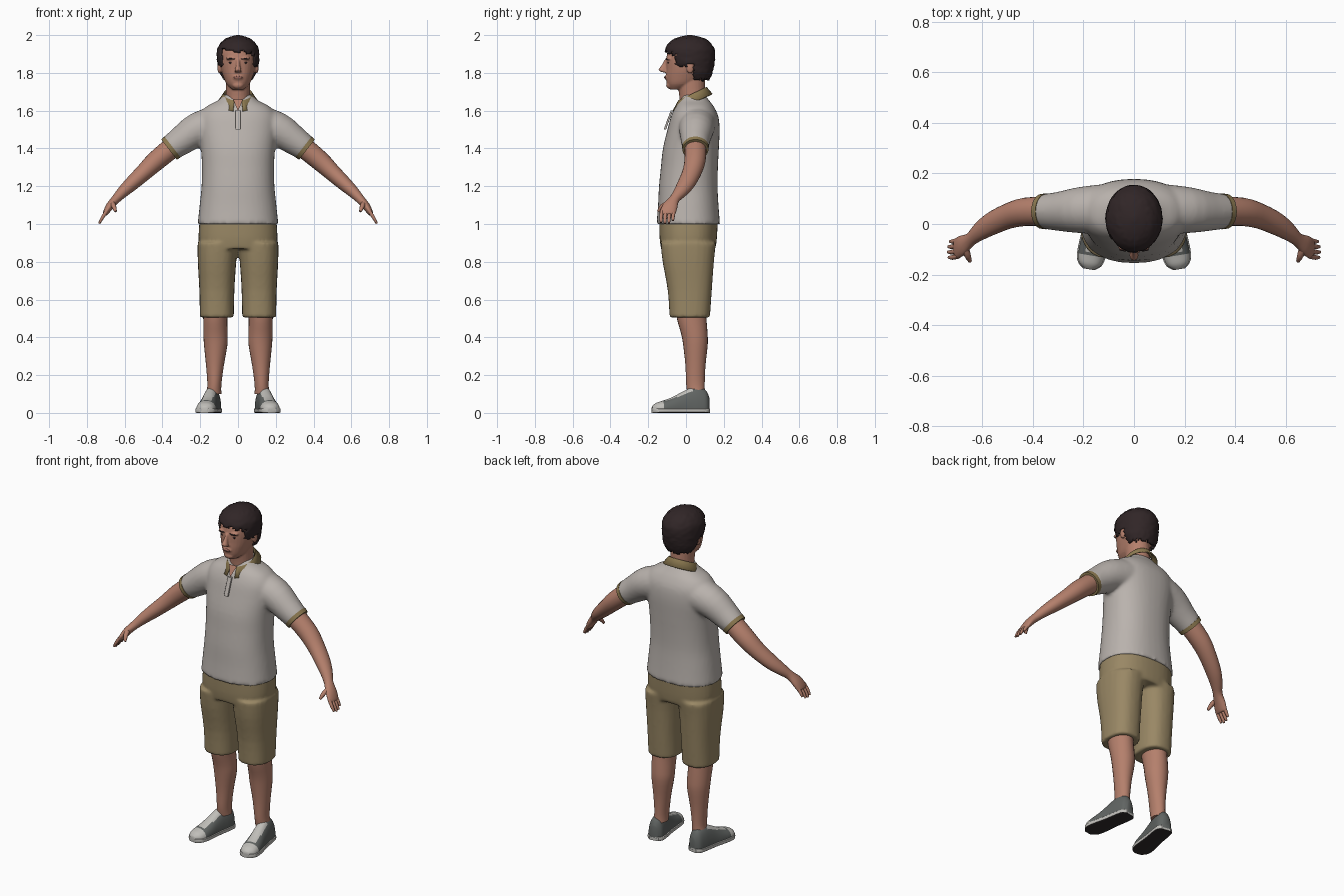
import bpy, bmesh, math, random
from mathutils import Vector, Matrix

random.seed(4)
cube = bpy.data.objects.get("Cube")
if cube:
    bpy.data.objects.remove(cube, do_unlink=True)


def material(name, *rgb):
    m = bpy.data.materials.new(name)
    m.use_nodes = True
    m.diffuse_color = (*rgb, 1)
    m.node_tree.nodes["Principled BSDF"].inputs["Base Color"].default_value = (*rgb, 1)
    return m


SKIN = material("skin", .46, .215, .15)
SHIRT = material("shirt_grey", .49, .45, .42)
KHAKI = material("shorts_khaki", .32, .245, .13)
TRIM = material("collar_khaki", .26, .19, .08)
HAIR = material("hair_dark_brown", .03, .019, .02)
SHOE = material("shoe_grey", .12, .13, .125)
WHITE = material("shoe_white", .53, .52, .49)
SOLE = material("sole_dark", .03, .025, .025)
LIPS = material("lips", .33, .14, .11)
X, Y, Z = Vector((1, 0, 0)), Vector((0, 1, 0)), Vector((0, 0, 1))


def resample(st, n):
    """Smooth a list of stations with a Catmull-Rom spline."""
    out = []
    for i in range(len(st) - 1):
        p0, p1, p2, p3 = st[max(i - 1, 0)], st[i], st[i + 1], st[min(i + 2, len(st) - 1)]
        for k in range(n):
            t = k / n
            out.append([b + .5 * t * (c - a + t * (2 * a - 5 * b + 4 * c - d + t * (3 * (b - c) + d - a)))
                        for a, b, c, d in zip(p0, p1, p2, p3)])
    return out + [list(st[-1])]


def loft(bm, stations, axis=Z, ref=X, power=2, sides=24, steps=3, floor=-1):
    """Skin elliptical sections (x, y, z, radius_u, radius_v); axis None follows the path."""
    st = resample(stations, steps)
    rings = []
    for i, (x, y, z, ru, rv) in enumerate(st):
        t = axis or (Vector(st[min(i + 1, len(st) - 1)][:3]) - Vector(st[max(i - 1, 0)][:3])).normalized()
        u = (ref - t * ref.dot(t)).normalized()
        v = t.cross(u)
        ring = []
        for k in range(sides):
            a = math.tau * k / sides
            c, s = math.cos(a), math.sin(a)
            co = Vector((x, y, z)) + u * ru * math.copysign(abs(c) ** (2 / power), c) \
                + v * rv * math.copysign(abs(s) ** (2 / power), s)
            co.z = max(co.z, floor)
            ring.append(bm.verts.new(co))
        rings.append(ring)
    for r, q in zip(rings, rings[1:]):
        for k in range(sides):
            j = (k + 1) % sides
            bm.faces.new((r[k], r[j], q[j], q[k]))
    bm.faces.new(rings[0][::-1])
    bm.faces.new(rings[-1])


def ball(bm, loc, size):
    bmesh.ops.create_uvsphere(bm, u_segments=16, v_segments=10, radius=1,
                              matrix=Matrix.Translation(loc) @ Matrix.Diagonal((*size, 1)))


def finish(bm, name, *mats, voxel=0, smooth=3, thick=0, angle=50):
    if not thick:
        bmesh.ops.recalc_face_normals(bm, faces=bm.faces)
    me = bpy.data.meshes.new(name)
    bm.to_mesh(me)
    bm.free()
    ob = bpy.data.objects.new(name, me)
    bpy.context.collection.objects.link(ob)
    for m in mats:
        me.materials.append(m)
    bpy.ops.object.select_all(action='DESELECT')
    ob.select_set(True)
    bpy.context.view_layer.objects.active = ob
    bpy.ops.object.shade_smooth_by_angle(angle=math.radians(angle))
    if voxel:
        mod = ob.modifiers.new("blend", 'REMESH')
        mod.mode, mod.voxel_size, mod.use_smooth_shade = 'VOXEL', voxel, True
        mod = ob.modifiers.new("soften", 'SMOOTH')
        mod.iterations = smooth
    if thick:
        mod = ob.modifiers.new("thickness", 'SOLIDIFY')
        mod.thickness, mod.offset = thick, -1
    return ob


# Shirt: torso and sleeves blended into one body
bm = bmesh.new()
torso = [(1.0, .012, .214, .168), (1.1, .012, .203, .16), (1.2, .012, .193, .155), (1.3, .018, .191, .151),
         (1.4, .026, .196, .148), (1.5, .04, .208, .138), (1.57, .046, .205, .125), (1.62, .046, .17, .102),
         (1.655, .045, .105, .077), (1.685, .04, .075, .06)]
loft(bm, [(0, y, z, rx, ry) for z, y, rx, ry in torso], power=2.3, sides=40)
for s in (1, -1):
    loft(bm, [(s * .1, .06, 1.53, .1, .1), (s * .21, .055, 1.5, .092, .092),
              (s * .295, .05, 1.445, .078, .078), (s * .36, .05, 1.398, .068, .067)], axis=None, ref=Y)
finish(bm, "shirt", SHIRT, voxel=.01, smooth=5)

# Shorts: hips and two wide legs
bm = bmesh.new()
loft(bm, [(0, .012, .87, .2, .145), (0, .012, .93, .209, .152), (0, .014, 1.03, .203, .155)], power=2.4, sides=40)
for s in (1, -1):
    loft(bm, [(s * .112, .02, .505, .09, .107), (s * .112, .02, .65, .093, .117),
              (s * .111, .012, .8, .102, .136), (s * .106, .012, .9, .108, .147)], power=2.4)
finish(bm, "shorts", KHAKI, voxel=.01, smooth=4)

# Head with neck, nose, brow ridge and ears
bm = bmesh.new()
head = [(1.712, -.045, .03, .04), (1.74, -.02, .06, .08), (1.78, 0, .078, .106), (1.82, .01, .09, .115),
        (1.87, .015, .096, .12), (1.92, .02, .095, .115), (1.96, .02, .075, .09), (1.985, .02, .035, .045)]
loft(bm, [(0, y, z, rx, ry) for z, y, rx, ry in head], power=2.1, sides=32)
loft(bm, [(0, .04, 1.6, .068, .07), (0, .034, 1.68, .064, .07), (0, .025, 1.78, .066, .075)])
loft(bm, [(0, -.1, 1.872, .009, .012), (0, -.115, 1.84, .011, .015), (0, -.125, 1.815, .018, .021),
          (0, -.11, 1.803, .017, .015)], sides=12)
ball(bm, (0, -.085, 1.735), (.03, .02, .02))
ball(bm, (0, -.1, 1.775), (.027, .013, .014))
for s in (1, -1):
    ball(bm, (s * .035, -.09, 1.876), (.03, .016, .009))
    ball(bm, (s * .098, .022, 1.828), (.011, .02, .032))
finish(bm, "head", SKIN, voxel=.005, smooth=2)

# Face details
for name, s in (("left", 1), ("right", -1)):
    bm = bmesh.new()
    ball(bm, (s * .037, -.094, 1.853), (.013, .005, .005))
    ball(bm, (s * .037, -.102, 1.874), (.022, .006, .004))
    finish(bm, name + "_eye_and_brow", HAIR)
bm = bmesh.new()
ball(bm, (0, -.11, 1.776), (.024, .006, .007))
finish(bm, "lips", LIPS)

# Hair: a cap trimmed along an uneven hairline
bm = bmesh.new()
cap = [(1.755, .065, .07, .055), (1.8, .05, .097, .09), (1.84, .03, .108, .119), (1.88, .022, .112, .132),
       (1.93, .02, .108, .129), (1.97, .02, .08, .098), (1.99, .02, .045, .056), (2.0, .02, .008, .01)]
loft(bm, [(0, y, z, rx, ry) for z, y, rx, ry in cap], sides=56, steps=5)
bmesh.ops.recalc_face_normals(bm, faces=bm.faces)


def hairline(c):
    if c.y < -.055:
        return 1.912 + .25 * max(0, -c.x - .02) - .2 * max(0, c.x - .03)
    if c.y < .0:
        return 1.835
    return 1.85 if c.y < .04 else 1.765


cut = [f for f in bm.faces if f.calc_center_median().z < hairline(f.calc_center_median()) + random.uniform(-.008, .008)]
bmesh.ops.delete(bm, geom=cut, context='FACES')
for v in bm.verts:
    if v.co.z < 1.985:
        v.co += (v.co - Vector((0, .02, 1.87))).normalized() * random.uniform(-.002, .002)
finish(bm, "hair", HAIR, thick=.014)

# Collar: folded band, open at the throat
bm = bmesh.new()
prev = None
for k in range(33):
    a = math.radians(14 + 332 * k / 32)
    c, sn = math.cos(a), math.sin(a)
    top = 1.69 - .036 * c
    prof = [(.068, top - .02), (.076, top), (.108, top - .047 - .01 * c)]
    row = [bm.verts.new((r * sn, .033 - r * c, z)) for r, z in prof]
    if prev:
        for i in (0, 1):
            bm.faces.new((prev[i], row[i], row[i + 1], prev[i + 1]))
    prev = row
bmesh.ops.recalc_face_normals(bm, faces=bm.faces)
finish(bm, "collar", TRIM, thick=.007)

# Open throat and button placket
bm = bmesh.new()
bm.faces.new([bm.verts.new(p) for p in ((-.026, -.047, 1.66), (0, -.077, 1.597), (.026, -.047, 1.66))])
finish(bm, "throat_opening", SKIN)
bm = bmesh.new()
loft(bm, [(0, -.112, 1.5, .013, .006), (0, -.094, 1.55, .013, .006), (0, -.075, 1.6, .013, .006)],
     power=6, sides=16)
finish(bm, "placket", SHIRT)

for side, s in (("left", 1), ("right", -1)):
    # Sleeve trim
    bm = bmesh.new()
    loft(bm, [(s * .347, .05, 1.408, .071, .07), (s * .365, .05, 1.394, .069, .068)], axis=None, ref=Y, steps=1)
    finish(bm, side + "_sleeve_trim", TRIM)

    # Arm, hand and fingers
    bm = bmesh.new()
    loft(bm, [(s * x, y, z, ru, rv) for x, y, z, ru, rv in (
        (.33, .05, 1.42, .058, .056), (.43, .048, 1.338, .056, .053), (.5, .03, 1.272, .05, .045),
        (.565, 0, 1.212, .045, .038), (.61, -.03, 1.17, .036, .031), (.645, -.06, 1.133, .027, .024),
        (.678, -.083, 1.095, .039, .021), (.7, -.097, 1.06, .041, .015), (.705, -.099, 1.05, .034, .01))],
        axis=None, ref=Y)
    for i in range(4):
        y, reach = -.128 + .021 * i, (.9, 1, .95, .75)[i]
        loft(bm, [(s * .696, y, 1.068, .01, .01), (s * (.7 + .02 * reach), y - .004, 1.065 - .035 * reach, .0095, .009),
                  (s * (.7 + .035 * reach), y - .004, 1.065 - .063 * reach, .006, .006)],
             axis=None, ref=Y, sides=10)
    loft(bm, [(s * .668, -.085, 1.115, .014, .014), (s * .658, -.125, 1.095, .013, .012),
              (s * .648, -.147, 1.066, .007, .007)], axis=None, ref=X, sides=10)
    finish(bm, side + "_arm", SKIN, angle=80)

    # Lower leg
    bm = bmesh.new()
    leg = [(.1, .128, .055, .04, .046), (.15, .125, .05, .037, .049), (.25, .122, .05, .047, .053),
           (.36, .118, .05, .062, .065), (.42, .119, .044, .064, .07), (.5, .12, .03, .064, .078), (.6, .115, .02, .07, .08)]
    loft(bm, [(s * x, y, z, rx, ry) for z, x, y, rx, ry in leg])
    finish(bm, side + "_lower_leg", SKIN)

    # Shoe: upper with pale toe cap and tongue, flat sole with dark underside
    place = Matrix.Translation((s * .128, .122, 0)) @ Matrix.Rotation(s * .165, 4, 'Z')
    foot = [(0, .022, .085), (.02, .042, .122), (.06, .046, .137), (.1, .046, .132), (.15, .047, .108),
            (.2, .051, .082), (.25, .052, .064), (.285, .042, .052), (.305, .018, .035)]
    bm = bmesh.new()
    loft(bm, [(0, -l, .02, w, h - .02) for l, w, h in foot], axis=-Y, power=2.2, sides=40, steps=4, floor=.012)
    bm.normal_update()
    for f in bm.faces:
        c = f.calc_center_median()
        tongue = -.235 < c.y < -.085 and abs(c.x) < .027 and c.z > .05
        f.material_index = int(c.y < -.245 or tongue)
    bm.transform(place)
    finish(bm, side + "_shoe", SHOE, WHITE)
    bm = bmesh.new()
    loft(bm, [(0, -l, .012, w + .005, .012) for l, w, h in foot], axis=-Y, power=8, sides=24)
    bmesh.ops.recalc_face_normals(bm, faces=bm.faces)
    for f in bm.faces:
        f.material_index = int(f.normal.z < -.5)
    bm.transform(place)
    finish(bm, side + "_sole", WHITE, SOLE, angle=35)
